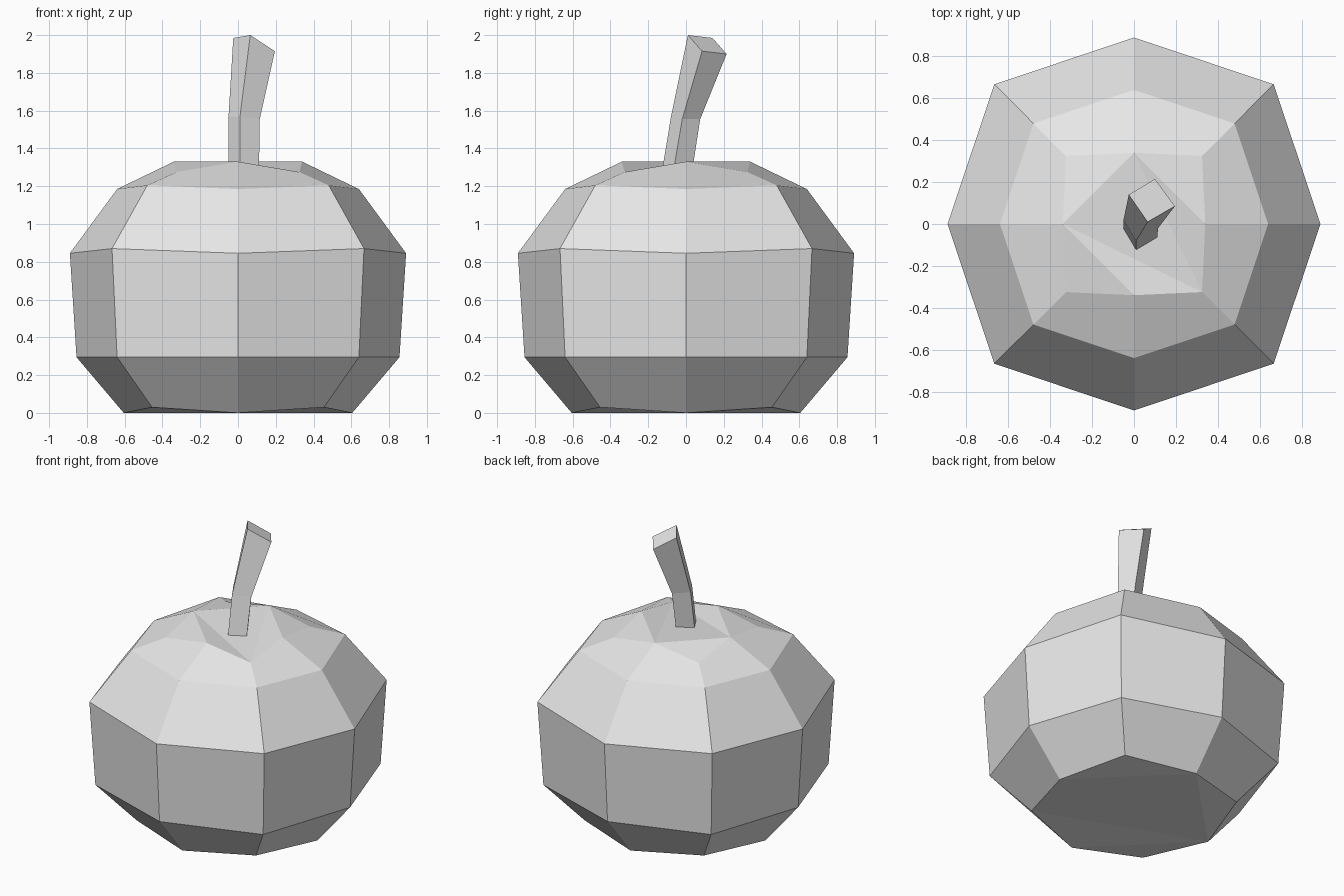
import bpy
import bmesh

if "Cube" in bpy.data.objects:
    bpy.data.objects.remove(bpy.data.objects["Cube"], do_unlink=True)

grey = bpy.data.materials.new("plain grey")
grey.use_nodes = True
colour = (0.8, 0.8, 0.8, 1)
grey.diffuse_color = colour
grey.node_tree.nodes["Principled BSDF"].inputs["Base Color"].default_value = colour


def loft(name, rings, cap):
    """Join rings of points with quads and close both ends with the cap polygons."""
    bm = bmesh.new()
    rows = [[bm.verts.new(p) for p in ring] for ring in rings]
    n = len(rows[0])
    for low, high in zip(rows, rows[1:]):
        for i in range(n):
            j = (i + 1) % n
            bm.faces.new((low[i], low[j], high[j], high[i]))
    for poly in cap:
        bm.faces.new([rows[-1][i] for i in poly])
        bm.faces.new([rows[0][i] for i in reversed(poly)])
    bmesh.ops.recalc_face_normals(bm, faces=bm.faces)
    mesh = bpy.data.meshes.new(name)
    bm.to_mesh(mesh)
    bm.free()
    mesh.materials.append(grey)
    obj = bpy.data.objects.new(name, mesh)
    bpy.context.collection.objects.link(obj)
    return obj


def octagon(r, z, d, dz):
    """Eight points: axis corners at radius r, diagonal corners at (d, d)."""
    return [(r, 0, z), (d, d, dz), (0, r, z), (-d, d, dz),
            (-r, 0, z), (-d, -d, dz), (0, -r, z), (d, -d, dz)]


# Squat faceted body: axis radius, height, diagonal offset, diagonal height
profile = [(0.605, 0.0, 0.455, 0.03),
           (0.855, 0.295, 0.64, 0.295),
           (0.89, 0.845, 0.667, 0.87),
           (0.64, 1.185, 0.48, 1.205),
           (0.34, 1.33, 0.325, 1.275)]
lid = [(0, 1, 2), (2, 3, 4), (4, 5, 6), (7, 0, 2), (7, 2, 4), (7, 4, 6)]
loft("body", [octagon(*row) for row in profile], lid)

# Bent four-sided stem: left, front, right and back corners per ring
stem_rings = [
    [(-0.05, -0.04, 1.2), (0.01, -0.14, 1.2), (0.11, -0.08, 1.2), (0.05, 0.02, 1.2)],
    [(-0.05, 0.02, 1.57), (0.01, -0.08, 1.565), (0.115, -0.02, 1.555), (0.055, 0.075, 1.555)],
    [(-0.025, 0.14, 1.985), (0.065, 0.01, 2.0), (0.195, 0.085, 1.915), (0.1, 0.215, 1.9)],
]
loft("stem", stem_rings, [(0, 1, 2, 3)])
